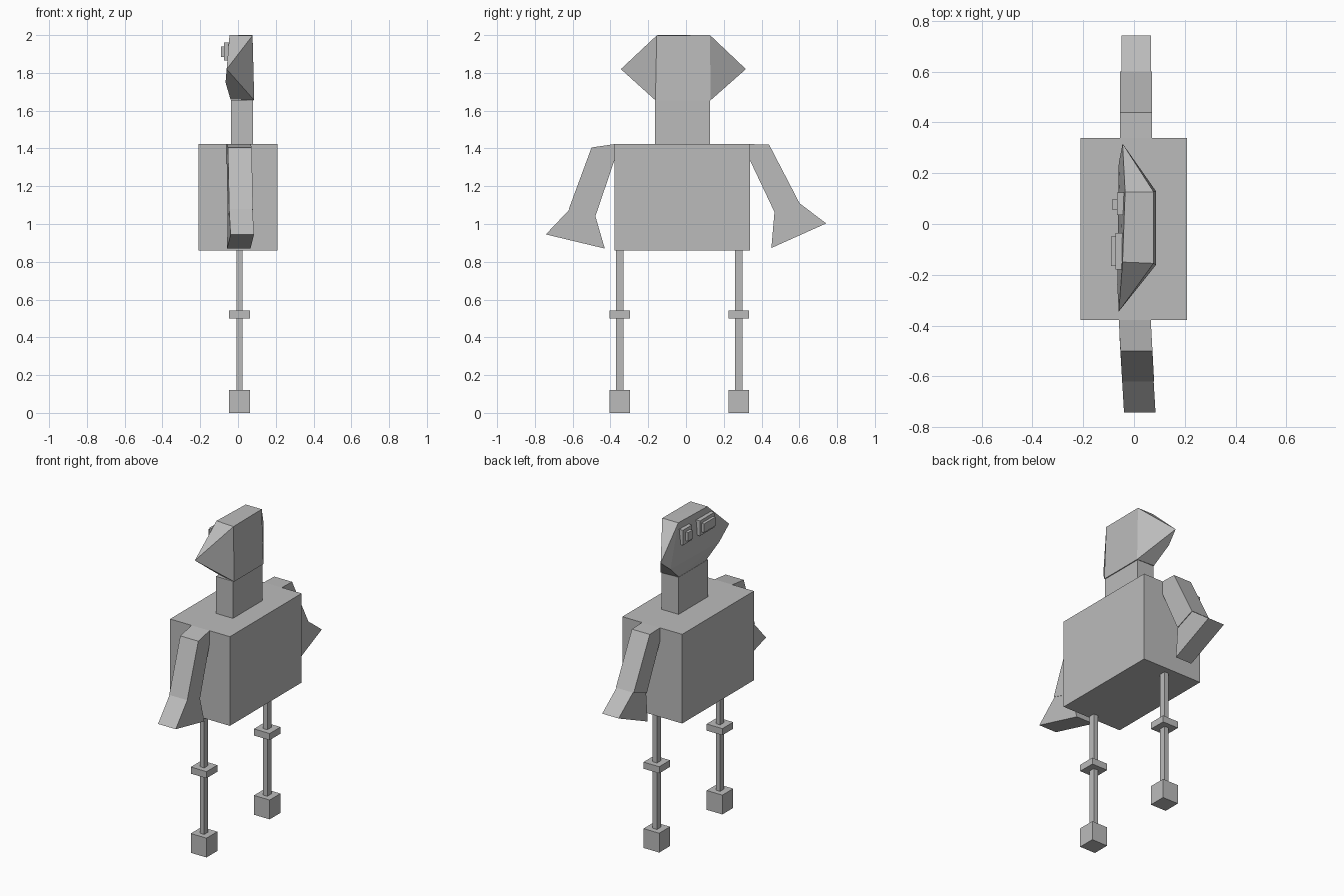
import bpy, bmesh
from mathutils import Vector

cube = bpy.data.objects.get("Cube")
if cube:
    bpy.data.objects.remove(cube, do_unlink=True)

grey = bpy.data.materials.new("plain grey")
grey.use_nodes = True
COLOR = (0.5, 0.5, 0.5, 1)
grey.diffuse_color = COLOR
grey.node_tree.nodes["Principled BSDF"].inputs["Base Color"].default_value = COLOR


def finish(name, bm):
    bmesh.ops.recalc_face_normals(bm, faces=bm.faces)
    mesh = bpy.data.meshes.new(name)
    bm.to_mesh(mesh)
    bm.free()
    mesh.materials.append(grey)
    obj = bpy.data.objects.new(name, mesh)
    bpy.context.collection.objects.link(obj)
    return obj


def box(name, x, y, z):
    """Box from its (min, max) range on each axis."""
    bm = bmesh.new()
    bmesh.ops.create_cube(bm, size=1)
    lo, hi = Vector((x[0], y[0], z[0])), Vector((x[1], y[1], z[1]))
    for v in bm.verts:
        v.co = (lo + hi) / 2 + v.co * (hi - lo)
    return finish(name, bm)


def hull(name, points):
    bm = bmesh.new()
    for p in points:
        bm.verts.new(p)
    bmesh.ops.convex_hull(bm, input=bm.verts)
    bmesh.ops.dissolve_limit(bm, angle_limit=0.01, verts=bm.verts, edges=bm.edges)
    return finish(name, bm)


def slab(name, profile, x, skew=0.0):
    """Side profile in y and z, extruded in x and skewed along y."""
    bm = bmesh.new()
    y0 = profile[0][0]
    sides = [[bm.verts.new((xs + skew * abs(py - y0), py, pz)) for py, pz in profile]
             for xs in x]
    bm.faces.new(sides[0])
    bm.faces.new(sides[1])
    n = len(profile)
    for i in range(n):
        j = (i + 1) % n
        bm.faces.new((sides[0][i], sides[0][j], sides[1][j], sides[1][i]))
    return finish(name, bm)


# Trunk and neck
box("body", (-0.21, 0.208), (-0.378, 0.338), (0.86, 1.423))
box("neck", (-0.038, 0.08), (-0.165, 0.128), (1.42, 1.657))

# Faceted head, pointed at both sides
hull("head", [
    (-0.045, -0.15, 2.0), (-0.035, 0.127, 2.0),
    (0.077, -0.155, 1.998), (0.077, 0.127, 2.0),
    (0.086, -0.162, 1.655), (0.086, 0.13, 1.655),
    (-0.06, -0.345, 1.82), (-0.045, 0.317, 1.82),
    (-0.066, -0.24, 1.75), (-0.06, 0.24, 1.755),
    (-0.04, -0.14, 1.66), (-0.04, 0.13, 1.66),
])

# Square eyes: backing plate with a raised block
for side, plate_y, block_y, front in (
        ("front", (-0.18, -0.035), (-0.165, -0.05), -0.091),
        ("back", (0.035, 0.125), (0.055, 0.098), -0.084)):
    box(side + "_eye_plate", (front + 0.018, -0.03), plate_y, (1.865, 1.96))
    box(side + "_eye_block", (front, -0.05), block_y, (1.885, 1.94))

# Arms and flared hands
slab("front_upper_arm",
     [(-0.378, 1.423), (-0.5, 1.405), (-0.62, 1.08), (-0.48, 1.04), (-0.378, 1.34)],
     (-0.06, 0.066), 0.055)
slab("front_hand",
     [(-0.43, 0.87), (-0.48, 1.042), (-0.612, 1.082), (-0.742, 0.945)],
     (-0.058, 0.066), 0.06)
slab("back_upper_arm",
     [(0.335, 1.423), (0.44, 1.42), (0.6, 1.112), (0.47, 1.06), (0.335, 1.345)],
     (-0.055, 0.07))
slab("back_hand",
     [(0.452, 0.873), (0.468, 1.06), (0.597, 1.113), (0.742, 1.003)],
     (-0.049, 0.066))

# Thin legs with square knees and block feet
for side, y in (("front", -0.35), ("back", 0.28)):
    x = 0.008
    box(side + "_leg", (x - 0.015, x + 0.015), (y - 0.02, y + 0.02), (0.1, 0.87))
    for part, z in (("_knee", (0.5, 0.542)), ("_foot", (0.0, 0.122))):
        box(side + part, (x - 0.055, x + 0.055), (y - 0.054, y + 0.054), z)
